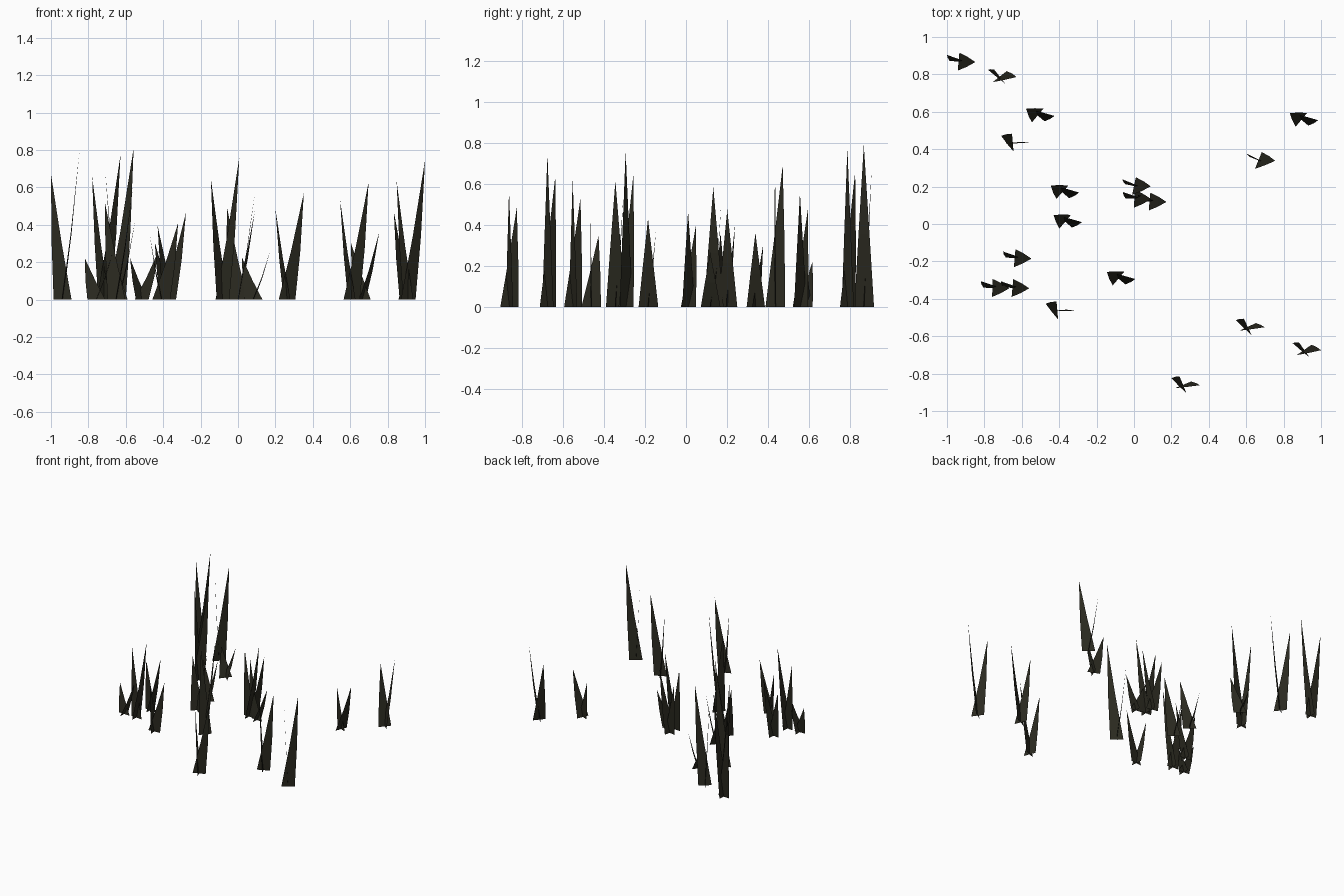
import bpy, bmesh, math
from mathutils import Vector

if "Cube" in bpy.data.objects:
    bpy.data.objects.remove(bpy.data.objects["Cube"])

mat = bpy.data.materials.new("dark olive grass")
mat.diffuse_color = (0.023, 0.022, 0.014, 1)
mat.use_nodes = True
mat.node_tree.nodes["Principled BSDF"].inputs["Base Color"].default_value = mat.diffuse_color

HALF = 0.048            # half width of a blade at the ground
LEFT = (-0.062, 0.036)  # lean of the short blade
RIGHT = (0.09, -0.002)  # lean of the tall blade


def add_blade(bm, angle, lean, height):
    """Flat tapering blade with one slight bend, leaning towards its tip."""
    side = Vector((math.cos(angle), math.sin(angle), 0)) * HALF
    tip = Vector((lean[0], lean[1], height))
    mid = Vector((lean[0] * 0.51, lean[1] * 0.51, height * 0.45))
    a, b, c, d, t = [bm.verts.new(p) for p in
                     (-side, side, mid + side * 0.56, mid - side * 0.56, tip)]
    bm.faces.new((a, b, c, d))
    bm.faces.new((d, c, t))


def tuft(x, y, height, turn):
    """Two blades crossing at the ground."""
    bm = bmesh.new()
    add_blade(bm, math.radians(turn), LEFT, height * 0.85)
    add_blade(bm, math.radians(turn + 90), RIGHT, height)
    mesh = bpy.data.meshes.new("grass_tuft")
    bm.to_mesh(mesh)
    bm.free()
    mesh.materials.append(mat)
    ob = bpy.data.objects.new("grass_tuft", mesh)
    ob.location = (x, y, 0)
    bpy.context.collection.objects.link(ob)


# x, y, height, turn of each tuft
for t in [
    (-0.938, 0.868, 0.79, -5), (-0.718, 0.788, 0.775, -52),
    (-0.515, 0.58, 0.26, 50), (-0.648, 0.435, 0.81, -85),
    (0.895, 0.557, 0.555, 50), (0.665, 0.34, 0.36, -22),
    (0.0, 0.203, 0.475, -12), (0.002, 0.135, 0.585, -3),
    (0.083, 0.12, 0.265, -5), (-0.383, 0.17, 0.36, 48),
    (-0.368, 0.012, 0.465, 50), (-0.638, -0.183, 0.43, -5),
    (-0.757, -0.342, 0.26, -2), (-0.65, -0.342, 0.615, -5),
    (-0.083, -0.292, 0.76, 50), (-0.41, -0.462, 0.41, -85),
    (0.608, -0.55, 0.625, -65), (0.91, -0.673, 0.745, -55),
    (0.262, -0.86, 0.57, -68),
]:
    tuft(*t)
